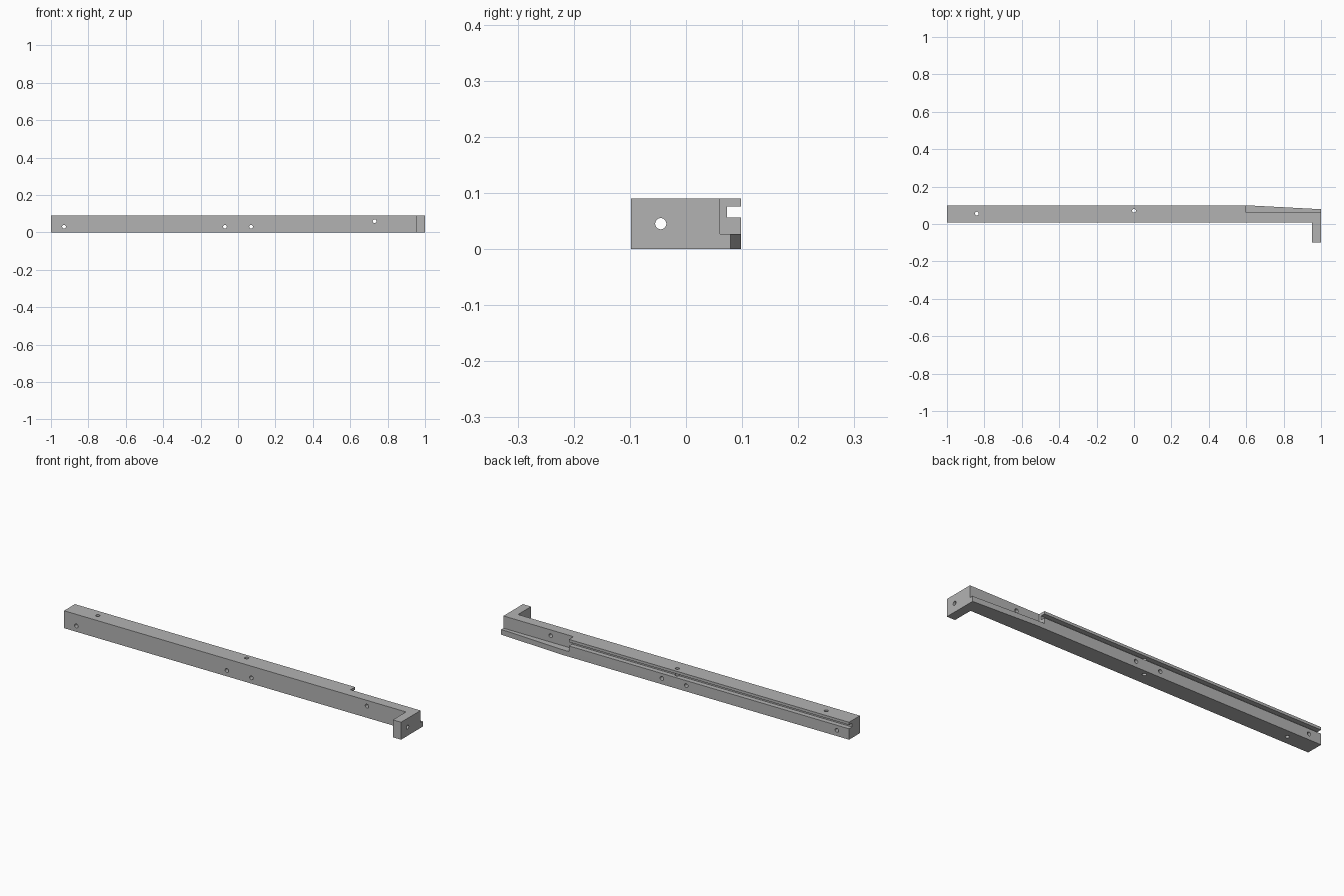
import bpy
import bmesh
from math import pi

cube = bpy.data.objects.get("Cube")
if cube:
    bpy.data.objects.remove(cube, do_unlink=True)

HEIGHT, BACK, FRONT = 0.09, 0.098, 0.009

grey = bpy.data.materials.new("plain grey")
grey.use_nodes = True
colour = (0.45, 0.45, 0.45, 1)
grey.diffuse_color = colour
grey.node_tree.nodes["Principled BSDF"].inputs["Base Color"].default_value = colour


def prism(name, outline, height):
    """Extrude a plan outline upwards from the ground."""
    bm = bmesh.new()
    base = bm.faces.new([bm.verts.new((x, y, 0)) for x, y in outline])
    result = bmesh.ops.extrude_face_region(bm, geom=[base])
    verts = [v for v in result["geom"] if isinstance(v, bmesh.types.BMVert)]
    bmesh.ops.translate(bm, verts=verts, vec=(0, 0, height))
    bmesh.ops.recalc_face_normals(bm, faces=bm.faces)
    mesh = bpy.data.meshes.new(name)
    bm.to_mesh(mesh)
    bm.free()
    obj = bpy.data.objects.new(name, mesh)
    bpy.context.collection.objects.link(obj)
    return obj


def cut(target, cutter):
    """Subtract the cutter, then discard it."""
    cutter.hide_render = True
    mod = target.modifiers.new("cut", 'BOOLEAN')
    mod.operation = 'DIFFERENCE'
    mod.solver = 'EXACT'
    mod.object = cutter
    bpy.ops.object.select_all(action='DESELECT')
    bpy.context.view_layer.objects.active = target
    target.select_set(True)
    bpy.ops.object.modifier_apply(modifier=mod.name)
    bpy.data.objects.remove(cutter, do_unlink=True)


def box_cut(target, x0, x1, y0, y1, z0, z1):
    box = prism("box_cutter", [(x0, y0), (x1, y0), (x1, y1), (x0, y1)], z1 - z0)
    box.location.z = z0
    cut(target, box)


def hole(target, location, rotation, depth=0.3):
    bpy.ops.mesh.primitive_cylinder_add(
        vertices=24, radius=0.01, depth=depth, location=location, rotation=rotation)
    cut(target, bpy.context.object)


# Rail with a tapered back edge and a forward arm at its left end
rail = prism("slotted_rail", [
    (-1, FRONT), (0.953, FRONT), (0.953, -BACK), (1, -BACK),
    (1, 0.079), (0.64, BACK), (-1, BACK)], HEIGHT)
rail.data.materials.append(grey)

# Long slot and stepped end along the back
box_cut(rail, -1.1, 0.7, 0.073, 0.2, 0.056, 0.076)
box_cut(rail, 0.6, 1.1, 0.061, 0.2, 0.027, 0.2)

# Front-to-back screw holes
for x, z in [(-0.93, 0.03), (-0.07, 0.03), (0.07, 0.03), (0.73, 0.06)]:
    hole(rail, (x, 0.05, z), (pi / 2, 0, 0))

# Vertical screw holes
for x, y in [(-0.84, 0.056), (0, 0.071)]:
    hole(rail, (x, y, 0.045), (0, 0, 0))

# Hole through the arm
hole(rail, (0.975, -0.045, 0.045), (0, pi / 2, 0), 0.1)

bpy.ops.object.select_all(action='DESELECT')
bpy.context.view_layer.objects.active = rail
rail.select_set(True)
bpy.ops.object.shade_smooth_by_angle()
